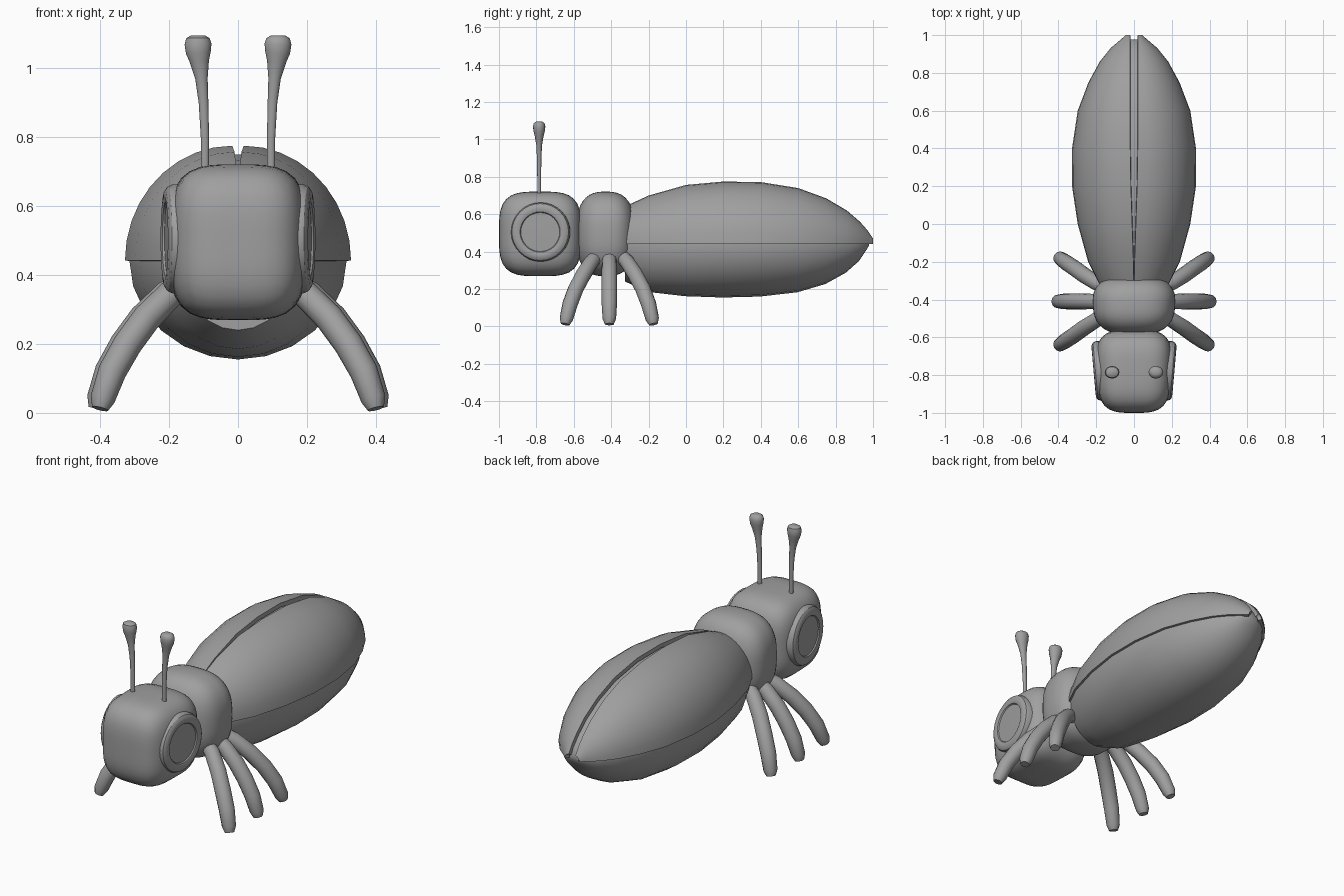
import bpy, bmesh, math
from mathutils import Vector, Matrix

if "Cube" in bpy.data.objects:
    bpy.data.objects.remove(bpy.data.objects["Cube"])

grey = bpy.data.materials.new("warm_grey")
grey.diffuse_color = (0.35, 0.35, 0.35, 1)
grey.use_nodes = True
grey.node_tree.nodes["Principled BSDF"].inputs["Base Color"].default_value = grey.diffuse_color


def finish(name, bm, angle=40):
    bmesh.ops.recalc_face_normals(bm, faces=bm.faces[:])
    me = bpy.data.meshes.new(name)
    bm.to_mesh(me)
    bm.free()
    ob = bpy.data.objects.new(name, me)
    bpy.context.collection.objects.link(ob)
    me.materials.append(grey)
    bpy.ops.object.select_all(action='DESELECT')
    ob.select_set(True)
    bpy.context.view_layer.objects.active = ob
    bpy.ops.object.shade_smooth_by_angle(angle=math.radians(angle))
    return ob


def mirror(ob):
    # mirrored partner across the body's centre plane
    bm = bmesh.new()
    bm.from_mesh(ob.data)
    bmesh.ops.scale(bm, vec=(-1, 1, 1), verts=bm.verts[:])
    finish(ob.name.replace("right", "left"), bm)


def loft(rings, closed=True, caps=True):
    bm = bmesh.new()
    rows = [[bm.verts.new(p) for p in ring] for ring in rings]
    n = len(rows[0])
    for a, b in zip(rows, rows[1:]):
        for i in range(n if closed else n - 1):
            j = (i + 1) % n
            bm.faces.new((a[i], a[j], b[j], b[i]))
    if caps:
        bm.faces.new(rows[0])
        bm.faces.new(rows[-1])
    return bm


def rounded_block(name, centre, radii, p, taper=0.0):
    # cube grid pushed out onto a soft-cornered block
    bm = bmesh.new()
    bmesh.ops.create_cube(bm, size=2)
    bmesh.ops.subdivide_edges(bm, edges=bm.edges[:], cuts=11, use_grid_fill=True)
    for v in bm.verts:
        d = Vector([math.tan(c * math.pi / 4) for c in v.co])
        d /= sum(abs(c) ** p for c in d) ** (1 / p)
        d.x *= 1 + taper * d.y
        v.co = Vector(centre) + Vector([d[i] * radii[i] for i in range(3)])
    return finish(name, bm, 60)


def tube(name, path, radii, n=12, squash=1.0):
    pts = [Vector(p) for p in path]
    rings = []
    for i, p in enumerate(pts):
        t = (pts[min(i + 1, len(pts) - 1)] - pts[max(i - 1, 0)]).normalized()
        side = t.cross(Vector((0, 1, 0))).normalized()
        up = side.cross(t)
        rings.append([p + radii[i] * (side * math.cos(a) + up * squash * math.sin(a))
                      for a in (2 * math.pi * k / n for k in range(n))])
    return finish(name, loft(rings), 50)


# head and thorax
rounded_block("head", (0, -0.78, 0.495), (0.198, 0.22, 0.226), 3.6, 0.05)
rounded_block("thorax", (0, -0.43, 0.495), (0.218, 0.158, 0.226), 2.7, 0.04)

# eyes: round discs with a soft rim and a shallow dish
profile = [(0.158, -0.06), (0.158, -0.022), (0.152, -0.008), (0.14, 0.0),
           (0.122, 0.002), (0.108, -0.002), (0.104, -0.008), (0.001, -0.006)]
N = 32
rings = [[(r * math.cos(2 * math.pi * k / N), r * math.sin(2 * math.pi * k / N), h)
          for k in range(N)] for r, h in profile]
bm = loft(rings)
place = (Matrix.Translation((0.212, -0.78, 0.505)) @ Matrix.Rotation(math.radians(-5), 4, 'Z')
         @ Matrix.Rotation(math.radians(90), 4, 'Y'))
bmesh.ops.transform(bm, matrix=place, verts=bm.verts[:])
mirror(finish("right_eye", bm, 30))

# abdomen stations: y, half width, top z, bottom z
stations = [(-0.32, 0.18, 0.645, 0.24), (-0.2, 0.24, 0.70, 0.185), (0.0, 0.295, 0.757, 0.162),
            (0.2, 0.325, 0.775, 0.155), (0.4, 0.325, 0.772, 0.16), (0.6, 0.295, 0.74, 0.183),
            (0.75, 0.238, 0.685, 0.227), (0.86, 0.178, 0.62, 0.288), (0.93, 0.122, 0.56, 0.35),
            (0.97, 0.075, 0.515, 0.41)]
MID = 0.442
rings = []
for y, w, top, bot in stations:
    ring = []
    for k in range(24):
        a = 2 * math.pi * k / 24
        h = (top - 0.025 - MID) if math.sin(a) > 0 else (MID - bot)
        ring.append(((w - 0.01) * math.cos(a), y - 0.005, MID + h * math.sin(a)))
    rings.append(ring)
rings.append([(x * 0.3, 0.978, MID + (z - MID) * 0.3) for x, y, z in rings[-1]])
finish("abdomen", loft(rings), 60)

# wing cases: curved shells that part slightly along the back
rings = []
for y, w, top, _ in stations + [(1.0, 0.04, 0.47, 0)]:
    gap = 0.02 * min(1, max(0.05, (y + 0.3) / 0.6))
    rings.append([(gap + (w + 0.003 - gap) * math.cos(a), y, MID + (top - MID) * math.sin(a))
                  for a in (math.radians(90 * k / 9) for k in range(10))])
bm = loft(rings, closed=False, caps=False)
wing = finish("right_wing_case", bm)
solid = wing.modifiers.new("thickness", 'SOLIDIFY')
solid.thickness = 0.022
# shell grows toward the abdomen
centre = wing.data.polygons[len(wing.data.polygons) // 2]
solid.offset = -1 if centre.normal.x + centre.normal.z > 0 else 1
bpy.ops.object.modifier_apply(modifier="thickness")
bpy.ops.object.shade_smooth_by_angle(angle=math.radians(40))
mirror(wing)

# legs: three curved tapering tubes per side
for label, sign in (("front", -1), ("middle", 0), ("back", 1)):
    reach = 0.005 if sign == 0 else -0.005
    path = [(x + reach, -0.41 + sign * dy, z) for x, dy, z in
            ((0.13, 0.06, 0.385), (0.2, 0.095, 0.345), (0.27, 0.14, 0.275), (0.325, 0.18, 0.2),
             (0.37, 0.21, 0.12), (0.398, 0.23, 0.04), (0.405, 0.236, 0.012))]
    mirror(tube(f"{label}_right_leg", path, (0.036, 0.04, 0.042, 0.042, 0.041, 0.036, 0.024)))

# antennae: thin stems with rounded knobs
path = [(0.096, -0.785, z) for z in (0.69, 0.8)] + [
    (0.1, -0.785, 0.9), (0.106, -0.785, 0.97), (0.112, -0.785, 1.02), (0.115, -0.785, 1.045),
    (0.116, -0.785, 1.07), (0.116, -0.785, 1.087), (0.116, -0.785, 1.095)]
mirror(tube("right_antenna", path,
            (0.012, 0.012, 0.014, 0.018, 0.028, 0.036, 0.039, 0.034, 0.02), 16, 0.85))
